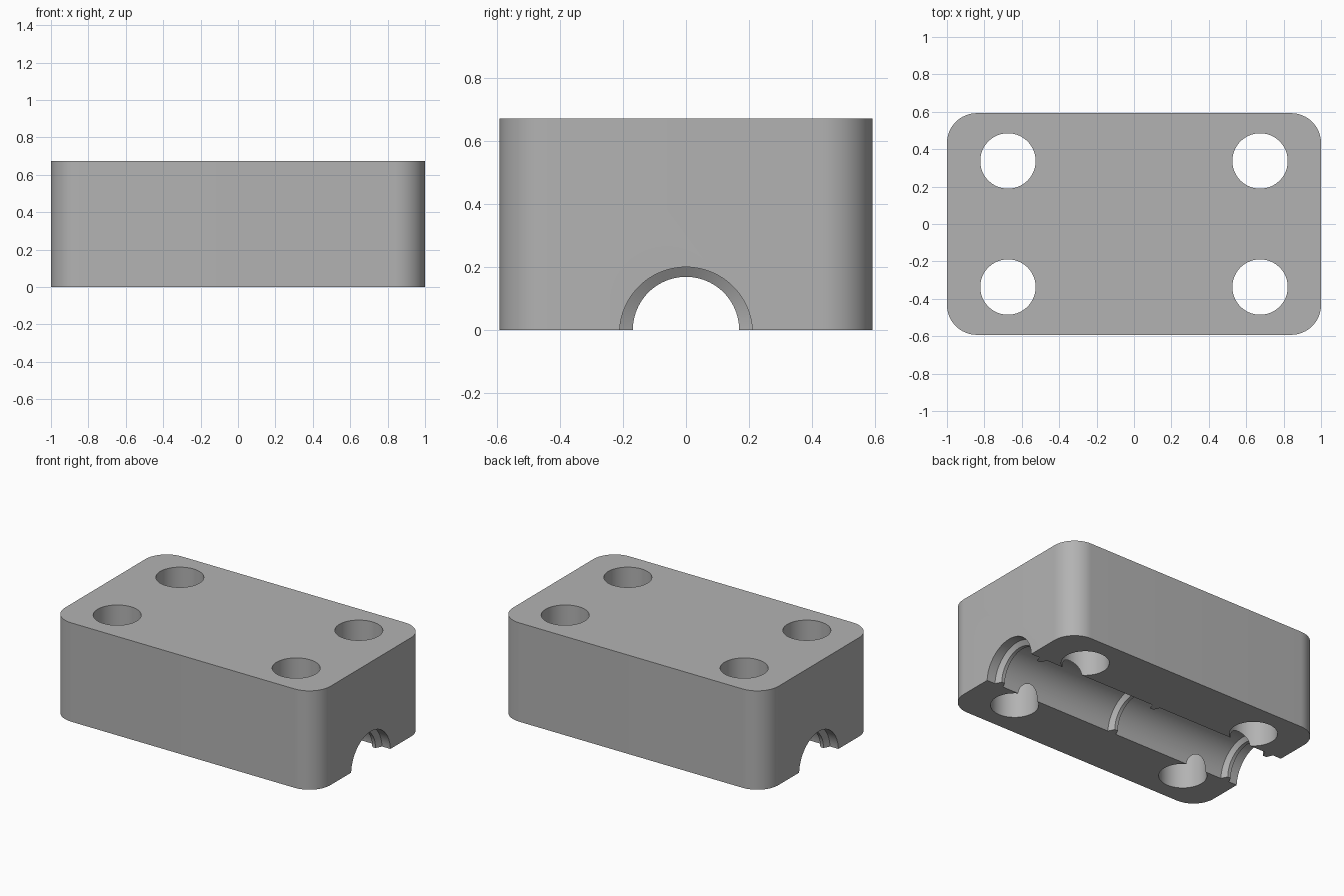
import bpy, bmesh
from math import pi, cos, sin, radians

if "Cube" in bpy.data.objects:
    bpy.data.objects.remove(bpy.data.objects["Cube"])

LENGTH, WIDTH, HEIGHT, CORNER = 2.0, 1.185, 0.673, 0.16

grey = bpy.data.materials.new("plain grey")
grey.use_nodes = True
colour = (0.45, 0.45, 0.45, 1)
grey.diffuse_color = colour
grey.node_tree.nodes["Principled BSDF"].inputs["Base Color"].default_value = colour


def make_object(name, bm):
    bmesh.ops.recalc_face_normals(bm, faces=bm.faces)
    mesh = bpy.data.meshes.new(name)
    bm.to_mesh(mesh)
    bm.free()
    mesh.materials.append(grey)
    obj = bpy.data.objects.new(name, mesh)
    bpy.context.collection.objects.link(obj)
    return obj


def loft(name, rings):
    """Skin a row of equal-sized point rings and cap both ends."""
    bm = bmesh.new()
    rows = [[bm.verts.new(p) for p in ring] for ring in rings]
    n = len(rows[0])
    for a, b in zip(rows, rows[1:]):
        for i in range(n):
            j = (i + 1) % n
            bm.faces.new((a[i], a[j], b[j], b[i]))
    bm.faces.new(rows[0])
    bm.faces.new(rows[-1])
    return make_object(name, bm)


def circle(n=96):
    return [(cos(2 * pi * i / n), sin(2 * pi * i / n)) for i in range(n)]


# Block with rounded upright corners
outline = []
for k, (sx, sy) in enumerate([(1, 1), (-1, 1), (-1, -1), (1, -1)]):
    cx, cy = sx * (LENGTH / 2 - CORNER), sy * (WIDTH / 2 - CORNER)
    for i in range(17):
        a = (k + i / 16) * pi / 2
        outline.append((cx + CORNER * cos(a), cy + CORNER * sin(a)))
block = loft("clamp_block", [[(x, y, z) for x, y in outline] for z in (0, HEIGHT)])

# Four bolt holes
cutters = []
for sx in (-1, 1):
    for sy in (-1, 1):
        cutters.append(loft("bolt_hole_cutter", [
            [(sx * 0.674 + 0.148 * c, sy * 0.337 + 0.148 * s, z) for c, s in circle()]
            for z in (-0.3, HEIGHT + 0.1)]))

# Pipe channel, narrowed by three tapered gripping ribs
WIDE, NARROW = (0.2113, -0.0113), (0.169, 0)      # radius, centre height
stations = [(-1.1, WIDE)]
for x in (-0.905, 0, 0.905):
    stations += [(x - 0.032, WIDE), (x - 0.012, NARROW),
                 (x + 0.012, NARROW), (x + 0.032, WIDE)]
stations.append((1.1, WIDE))
cutters.append(loft("pipe_channel_cutter", [
    [(x, r * c, zc + r * s) for c, s in circle()] for x, (r, zc) in stations]))

for cutter in cutters:
    cutter.hide_render = True
    cutter.hide_viewport = True
    cut = block.modifiers.new(cutter.name, "BOOLEAN")
    cut.operation = "DIFFERENCE"
    cut.solver = "EXACT"
    cut.object = cutter

# Bake the cuts, then shade the curved walls smooth
bpy.context.view_layer.update()
graph = bpy.context.evaluated_depsgraph_get()
cut_mesh = bpy.data.meshes.new_from_object(block.evaluated_get(graph))
block.modifiers.clear()
block.data = cut_mesh
for cutter in cutters:
    bpy.data.objects.remove(cutter)

bpy.ops.object.select_all(action="DESELECT")
block.select_set(True)
bpy.context.view_layer.objects.active = block
bpy.ops.object.shade_smooth_by_angle(angle=radians(25))
